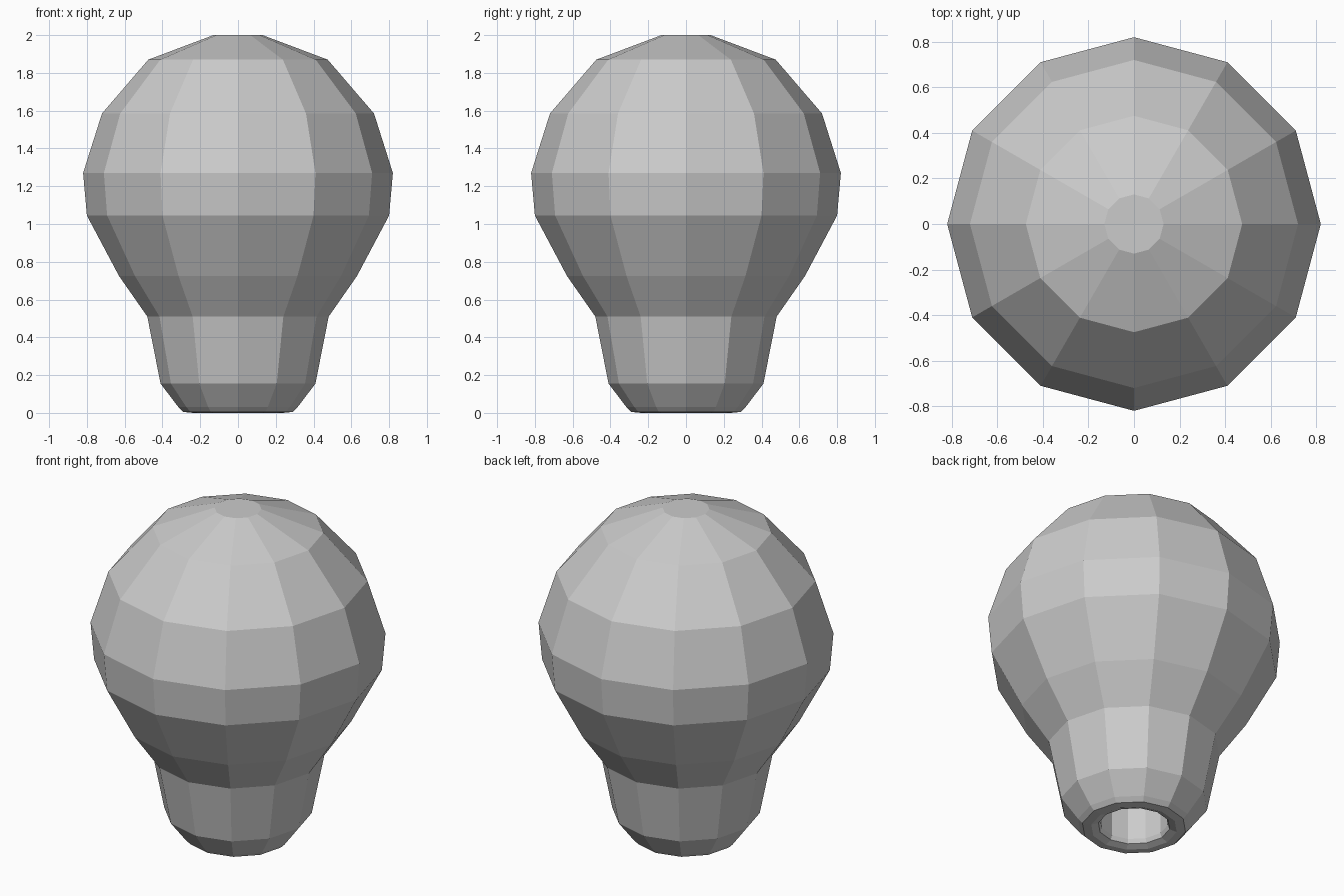
import bpy
import bmesh
from math import cos, sin, tau

cube = bpy.data.objects.get("Cube")
if cube:
    bpy.data.objects.remove(cube, do_unlink=True)

SIDES = 12

# Single grey material
grey = bpy.data.materials.new("plain grey")
grey.use_nodes = True
colour = (0.6, 0.6, 0.6, 1)
grey.diffuse_color = colour
grey.node_tree.nodes["Principled BSDF"].inputs["Base Color"].default_value = colour


def lathe(name, profile):
    """Spin a (radius, height) profile about z, closing both ends flat."""
    bm = bmesh.new()
    rings = [[bm.verts.new((r * cos(tau * i / SIDES), r * sin(tau * i / SIDES), z))
              for i in range(SIDES)] for r, z in profile]
    for low, high in zip(rings, rings[1:]):
        for i in range(SIDES):
            j = (i + 1) % SIDES
            bm.faces.new((low[i], low[j], high[j], high[i]))
    bm.faces.new(rings[0])
    bm.faces.new(rings[-1])
    bmesh.ops.recalc_face_normals(bm, faces=bm.faces)
    mesh = bpy.data.meshes.new(name)
    bm.to_mesh(mesh)
    bm.free()
    mesh.materials.append(grey)
    obj = bpy.data.objects.new(name, mesh)
    bpy.context.collection.objects.link(obj)
    return obj


# Profile runs from the socket ceiling, down its wall, round the rim and up the bulb
socket = [(0.19, 0.35), (0.19, 0.04), (0.20, 0.015)]
rim = [(0.24, 0.0), (0.29, 0.005), (0.315, 0.03)]
neck = [(0.41, 0.155), (0.48, 0.51)]
globe = [(0.63, 0.725), (0.80, 1.045), (0.82, 1.27),
         (0.72, 1.585), (0.475, 1.87), (0.13, 2.0)]
lathe("bulb", socket + rim + neck + globe)
